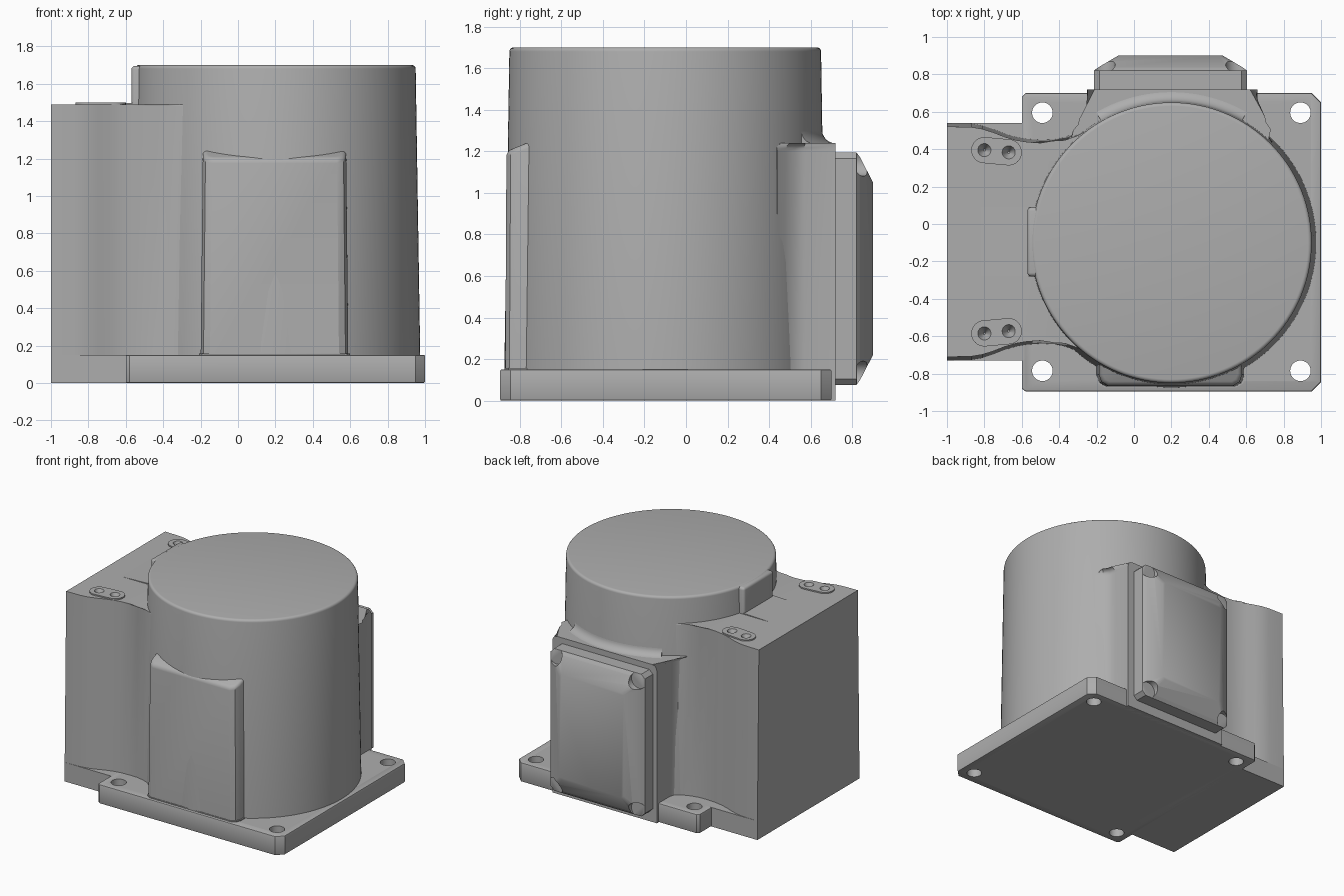
import bpy, bmesh
from math import sin, cos, pi, radians, sqrt

if "Cube" in bpy.data.objects:
    bpy.data.objects.remove(bpy.data.objects["Cube"], do_unlink=True)

GREY = (0.42, 0.42, 0.42, 1)
metal = bpy.data.materials.new("cast grey")
metal.diffuse_color = GREY
metal.use_nodes = True
metal.node_tree.nodes["Principled BSDF"].inputs["Base Color"].default_value = GREY

CX, CY = 0.2, -0.1      # drum axis
MID = -0.095            # mirror line of the neck


def finish(name, bm):
    bmesh.ops.recalc_face_normals(bm, faces=bm.faces)
    mesh = bpy.data.meshes.new(name)
    bm.to_mesh(mesh)
    bm.free()
    mesh.materials.append(metal)
    ob = bpy.data.objects.new(name, mesh)
    bpy.context.collection.objects.link(ob)
    return ob


def loft(name, rings, bevel=0, rule=None, segments=4):
    """Skin a stack of equal rings, cap both ends, round the edges the rule picks."""
    bm = bmesh.new()
    loops = [[bm.verts.new(p) for p in ring] for ring in rings]
    n = len(loops[0])
    for a, b in zip(loops, loops[1:]):
        for i in range(n):
            j = (i + 1) % n
            bm.faces.new((a[i], a[j], b[j], b[i]))
    bm.faces.new(loops[0])
    bm.faces.new(loops[-1])
    if rule:
        edges = [e for e in bm.edges if rule(*[v.co for v in e.verts])]
        bmesh.ops.bevel(bm, geom=edges, offset=bevel, segments=segments,
                        profile=0.5, affect='EDGES', clamp_overlap=True)
    return finish(name, bm)


def prism(name, outline, z0, z1, **kw):
    return loft(name, [[(x, y, z) for x, y in outline] for z in (z0, z1)], **kw)


def lathe(name, profile, start=0, end=2 * pi, steps=96):
    """Closed solid from a (radius, z) profile turned about the drum axis."""
    rings = [[(CX + r * cos(a), CY + r * sin(a), z) for r, z in profile]
             for a in (start + (end - start) * i / steps for i in range(steps + 1))]
    return loft(name, rings)


def cut(target, cutters):
    for c in cutters:
        mod = target.modifiers.new("cut", 'BOOLEAN')
        mod.operation, mod.solver, mod.object = 'DIFFERENCE', 'EXACT', c
        bpy.context.view_layer.objects.active = target
        bpy.ops.object.modifier_apply(modifier=mod.name)


def rod(x, y, z0, z1, r0, r1, n=32):
    return loft("cutter", [[(x + r * cos(2 * pi * i / n), y + r * sin(2 * pi * i / n), z)
                            for i in range(n)] for r, z in ((r0, z0), (r1, z1))])


cutters = []

# Drum: slightly tapered, rounded top rim
rim = [(0.73 + 0.02 * cos(t * pi / 8), 1.68 + 0.02 * sin(t * pi / 8)) for t in range(5)]
drum_profile = [(0.775, 0.1)] + rim
loft("drum", [[(CX + r * cos(a), CY + r * sin(a), z)
               for a in (2 * pi * i / 128 for i in range(128))] for r, z in drum_profile])

# Base plate with clipped outer corners and four bolt holes
plate = [(-0.6, -0.88), (-0.58, -0.895), (0.95, -0.895), (1, -0.845),
         (1, 0.65), (0.95, 0.7), (-0.58, 0.7), (-0.6, 0.68)]
base = prism("base_plate", plate, 0, 0.15, bevel=0.008, segments=2,
             rule=lambda a, b: a.z == b.z)
holes = [rod(x, y, -0.1, 0.3, 0.055, 0.055) for x in (-0.49, 0.89) for y in (-0.785, 0.595)]
cut(base, holes)
cutters += holes

# Foot under the neck
prism("neck_foot", [(-1, -0.73), (-0.55, -0.73), (-0.55, 0.54), (-1, 0.54)], 0, 0.15)

# Neck: waisted side body that blends into the drum
half = [(-1, .635), (-.87, .632), (-.81, .622), (-.75, .602), (-.69, .578), (-.63, .56),
        (-.57, .55), (-.5, .545), (-.43, .547), (-.37, .56), (-.31, .582), (-.25, .615), (0, .62)]


def neck_ring(z, k):
    return ([(x, MID - h * k, z) for x, h in half]
            + [(x, MID + h * k, z) for x, h in reversed(half)])


neck = loft("neck", [neck_ring(0.1, 1), neck_ring(1.49, 0.97)], bevel=0.03,
            rule=lambda a, b: a.z > 1 and b.z > 1 and max(a.x, b.x) > -0.8
            and min(a.x, b.x) > -0.85 and min(a.x, b.x) < -0.1)

# Screw bosses on the neck, each with two countersinks
for side, s in (("left", 1), ("right", -1)):
    ends = ((-0.8, 0.49), (-0.67, 0.478))
    outline = []
    for (x, h), t0 in zip(ends, (90, -90)):
        outline += [(x + 0.07 * cos(radians(t0 + 15 * i)),
                     MID + s * (h + 0.07 * sin(radians(t0 + 15 * i)))) for i in range(13)]
    boss = prism("screw_boss_" + side, outline, 1.46, 1.5)
    sinks = [rod(x, MID + s * h, 1.44, 1.51, 0.006, 0.04, 24) for x, h in ends]
    cut(boss, sinks)
    cut(neck, sinks)
    cutters += sinks

# Shallow ramp and upright lug between neck and drum
loft("neck_ramp", [[(-0.85, y, 1.47), (-0.5, y, 1.47), (-0.5, y, 1.5), (-0.85, y, 1.489)]
                   for y in (-0.28, 0.09)])
prism("drum_lug", [(-0.57, -0.28), (-0.4, -0.28), (-0.4, 0.09), (-0.57, 0.09)], 1.45, 1.695,
      bevel=0.02, rule=lambda a, b: min(a.x, b.x) < -0.5 and max(a.z, b.z) > 1.5)

# Front pad: flat face, sloping rounded top
front = [(-0.2, -0.6), (-0.2, -0.81), (-0.185, -0.85), (-0.15, -0.87),
         (0.54, -0.87), (0.575, -0.85), (0.59, -0.81), (0.59, -0.6)]
loft("front_pad", [[(x, y, 0.1) for x, y in front],
                   [(CX + (x - CX) * 0.97, y + 0.006, 1.2 + (y + 0.87) * 0.4) for x, y in front]],
     bevel=0.025, rule=lambda a, b: min(a.z, b.z) > 1 and max(a.y, b.y) < -0.55
     and min(a.y, b.y) < -0.65)
# Small toe around the foot of the front pad
prism("front_pad_toe", [(CX + (x - CX) * 1.02, y - 0.004) for x, y in front], 0.1, 0.157)

# Back pad with flared sides and rounded top corners
back = [(-0.25, 0.72), (-0.25, 0.56), (-0.265, 0.51), (-0.3, 0.47), (-0.36, 0.44), (-0.3, 0.3),
        (0.6, 0.3), (0.74, 0.44), (0.7, 0.48), (0.67, 0.525), (0.66, 0.57), (0.66, 0.72)]
prism("back_pad", back, 0, 1.24, bevel=0.04,
      rule=lambda a, b: a.z > 1 and b.z > 1 and abs(a.y - b.y) > 0.01 and min(a.y, b.y) > 0.43)

# Concave blend from back pad up to the drum
blend = [(0.7, 1.2), (0.82, 1.2), (0.82, 1.238)]
blend += [(0.82 - 0.065 * sin(t * pi / 12), 1.303 - 0.065 * cos(t * pi / 12)) for t in range(1, 7)]
blend += [(0.7, 1.303)]
lathe("back_pad_blend", blend, radians(60), radians(120), 32)

# Back cover: chamfered lid with notched corners
CZ, CXC = 0.635, 0.195


def lid_ring(y, hx, hz, c):
    pts = []
    for sx, sz in ((1, 1), (-1, 1), (-1, -1), (1, -1)):
        pair = [(sx * hx, sz * (hz - c)), (sx * (hx - c), sz * hz)]
        pts += pair if sx * sz > 0 else pair[::-1]
    return [(CXC + x, y, CZ + z) for x, z in pts]


lid = loft("back_cover", [lid_ring(0.7, 0.41, 0.56, 0.03), lid_ring(0.82, 0.41, 0.56, 0.03),
                          lid_ring(0.838, 0.385, 0.535, 0.03), lid_ring(0.9, 0.28, 0.415, 0.02)])
notches = []
for sx in (-1, 1):
    for sz in (-1, 1):
        x, z = CXC + sx * 0.36, CZ + sz * 0.51
        notches.append(loft("cutter", [[(x + 0.065 * cos(pi * i / 16), y, z + 0.065 * sin(pi * i / 16))
                                        for i in range(32)] for y in (0.822, 1)]))
cut(lid, notches)
cutters += notches

for c in cutters:
    bpy.data.objects.remove(c, do_unlink=True)

# Smooth the rounded faces, keep the hard edges
bpy.ops.object.select_all(action='DESELECT')
for ob in bpy.context.scene.objects:
    if ob.type == 'MESH':
        ob.select_set(True)
        bpy.context.view_layer.objects.active = ob
bpy.ops.object.shade_smooth_by_angle(angle=radians(30))
